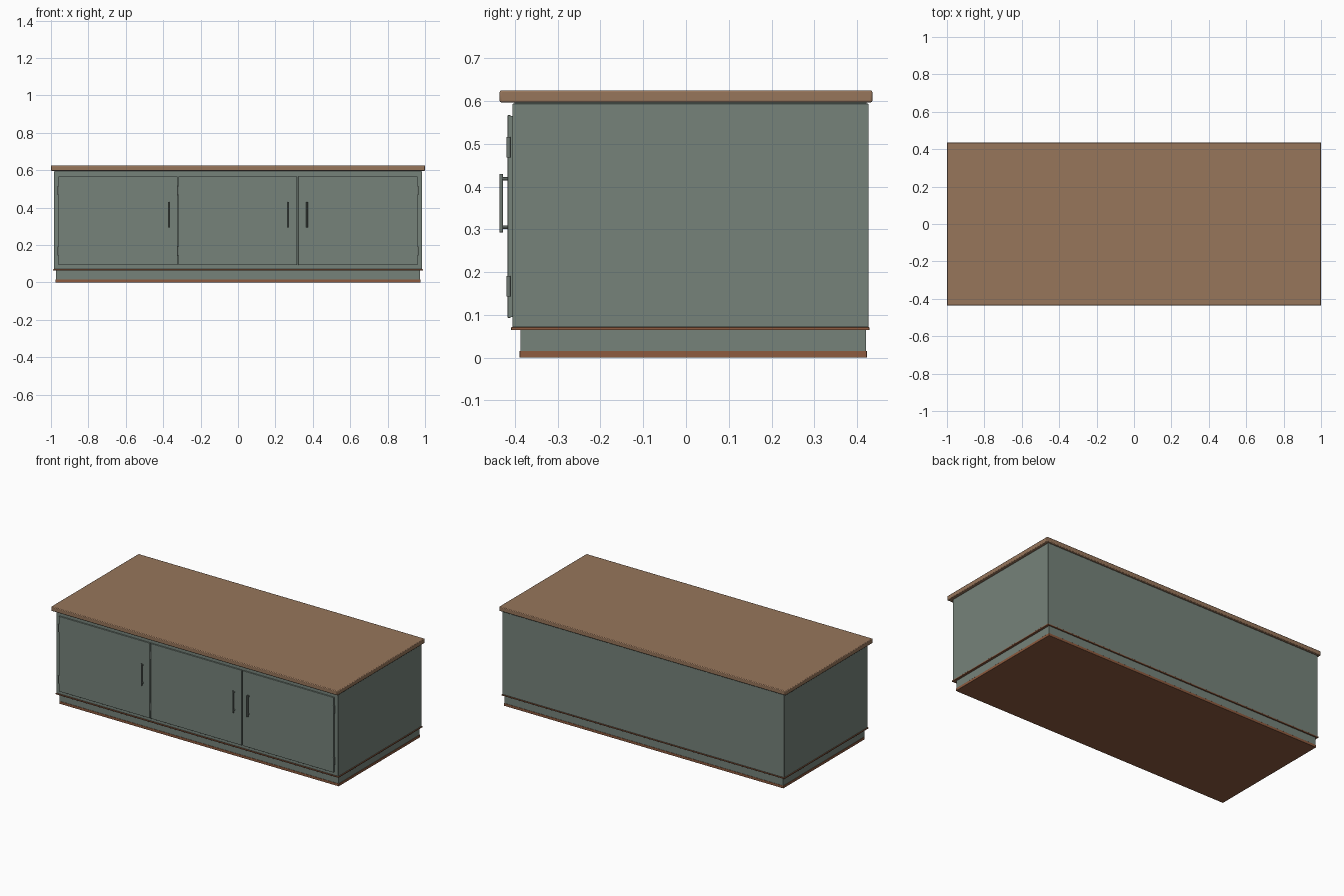
import bpy
from mathutils import Vector

if "Cube" in bpy.data.objects:
    bpy.data.objects.remove(bpy.data.objects["Cube"])


def material(name, rgb):
    m = bpy.data.materials.new(name)
    m.diffuse_color = (*rgb, 1)
    m.use_nodes = True
    m.node_tree.nodes["Principled BSDF"].inputs["Base Color"].default_value = m.diffuse_color
    return m


GREEN = material("sage_paint", (0.18, 0.225, 0.195))
WOOD = material("oak_top", (0.31, 0.18, 0.105))
TRIM = material("red_wood_trim", (0.27, 0.105, 0.05))
METAL = material("handle_metal", (0.16, 0.19, 0.17))


def finish(ob, name, mat, bevel=0, segments=2):
    ob.name = name
    ob.data.materials.append(mat)
    if bevel:
        mod = ob.modifiers.new("Bevel", 'BEVEL')
        mod.width = bevel
        mod.segments = segments
    bpy.ops.object.shade_smooth_by_angle()
    return ob


def box(name, x, y, z, mat, bevel=0, segments=2):
    lo, hi = (Vector(c) for c in zip(x, y, z))
    bpy.ops.mesh.primitive_cube_add(size=1, location=(lo + hi) / 2)
    ob = bpy.context.object
    ob.scale = hi - lo
    bpy.ops.object.transform_apply(location=False, rotation=False, scale=True)
    return finish(ob, name, mat, bevel, segments)


def rod(name, start, end, radius, mat, sides=16, bevel=0):
    a, b = Vector(start), Vector(end)
    bpy.ops.mesh.primitive_cylinder_add(
        vertices=sides, radius=radius, depth=(b - a).length, location=(a + b) / 2,
        rotation=(b - a).to_track_quat('Z', 'Y').to_euler())
    return finish(bpy.context.object, name, mat, bevel)


# Plinth with a wooden foot board
box("foot_board", (-0.976, 0.976), (-0.389, 0.423), (0, 0.016), TRIM, 0.001)
box("plinth", (-0.974, 0.974), (-0.387, 0.421), (0.016, 0.064), GREEN)

# Cabinet body with a thin wooden strip below it
box("lower_strip", (-0.988, 0.988), (-0.409, 0.429), (0.064, 0.071), TRIM, 0.001)
box("cabinet_body", (-0.985, 0.985), (-0.406, 0.427), (0.071, 0.594), GREEN, 0.002)

# Overhanging worktop on a slightly recessed spacer
box("top_spacer", (-0.98, 0.98), (-0.401, 0.422), (0.594, 0.597), GREEN)
box("worktop", (-1, 1), (-0.436, 0.436), (0.597, 0.625), WOOD, 0.004)

# Doors: left edge, right edge, hinge side (-1 left, 1 right)
doors = {
    "left": (-0.960, -0.324, -1),
    "middle": (-0.318, 0.316, -1),
    "right": (0.322, 0.960, 1),
}
for side, (x0, x1, hinge) in doors.items():
    box(side + "_door_back", (x0 + 0.002, x1 - 0.002), (-0.411, -0.405),
        (0.095, 0.565), GREEN)
    box(side + "_door", (x0, x1), (-0.417, -0.410), (0.093, 0.567), GREEN, 0.001)

    # Barrel hinges on the hinged edge
    hx = x0 - 0.001 if hinge < 0 else x1 + 0.001
    for level, z in (("lower", 0.167), ("upper", 0.492)):
        rod(f"{side}_{level}_hinge", (hx, -0.415, z - 0.024),
            (hx, -0.415, z + 0.024), 0.005, METAL, 12)

    # Bar handle on two posts near the opening edge
    bx = x1 - 0.047 if hinge < 0 else x0 + 0.047
    rod(side + "_handle_bar", (bx, -0.432, 0.293), (bx, -0.432, 0.430),
        0.0045, METAL, 16, 0.001)
    for level, z in (("lower", 0.305), ("upper", 0.418)):
        rod(f"{side}_{level}_handle_post", (bx, -0.416, z), (bx, -0.432, z),
            0.004, METAL, 12)
